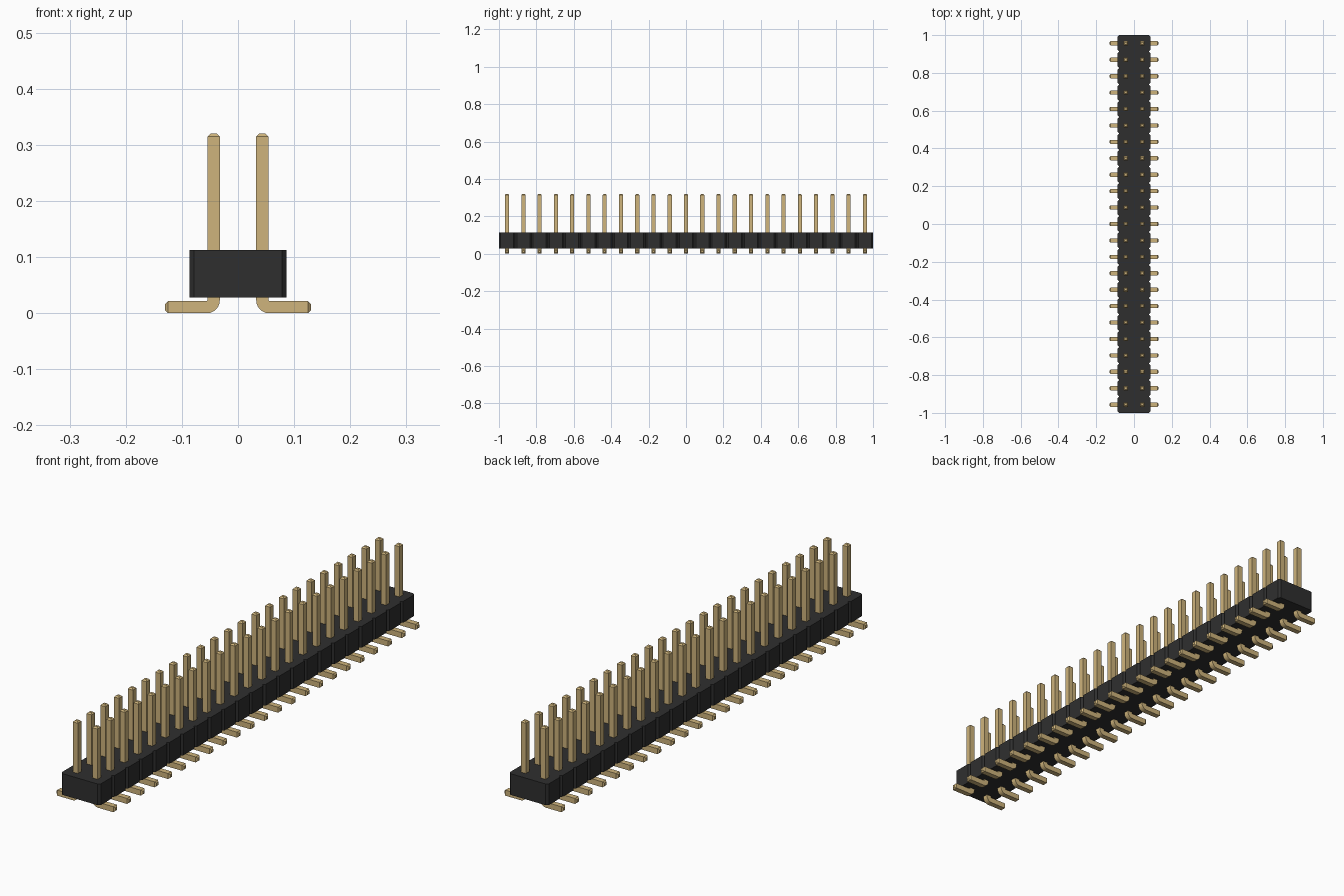
import bpy, bmesh, math

cube = bpy.data.objects.get("Cube")
if cube:
    bpy.data.objects.remove(cube, do_unlink=True)

COUNT = 23                 # pin rows
PITCH = 2 / COUNT
HALF_PIN = 0.011           # half thickness of a square pin
TIP = 0.0055               # tip chamfer
HALF_BODY, CUT = 0.0868, 0.0087
BODY_Z0, BODY_Z1 = 0.028, 0.113
TOP, FOOT_X = 0.32, 0.13


def material(name, color):
    m = bpy.data.materials.new(name)
    m.use_nodes = True
    m.diffuse_color = color
    bsdf = next(n for n in m.node_tree.nodes if n.type == 'BSDF_PRINCIPLED')
    bsdf.inputs["Base Color"].default_value = color
    return m


def finish(bm, name, mat):
    bmesh.ops.recalc_face_normals(bm, faces=bm.faces)
    mesh = bpy.data.meshes.new(name)
    bm.to_mesh(mesh)
    bm.free()
    mesh.materials.append(mat)
    ob = bpy.data.objects.new(name, mesh)
    bpy.context.collection.objects.link(ob)
    return ob


black = material("black plastic", (0.028, 0.028, 0.028, 1))
gold = material("gold metal", (0.62, 0.455, 0.2, 1))

# Housing: a row of chamfered cells as one outline, extruded upward
right = []
for i in range(COUNT):
    y0 = -1 + i * PITCH
    y1 = y0 + PITCH
    right += [(HALF_BODY, y0 + CUT), (HALF_BODY, y1 - CUT)]
    right.append((HALF_BODY - CUT, y1))
right.insert(0, (HALF_BODY - CUT, -1))
outline = right + [(-x, y) for x, y in reversed(right)]
bm = bmesh.new()
face = bm.faces.new([bm.verts.new((x, y, BODY_Z0)) for x, y in outline])
ext = bmesh.ops.extrude_face_region(bm, geom=[face])
bmesh.ops.translate(bm, vec=(0, 0, BODY_Z1 - BODY_Z0),
                    verts=[g for g in ext["geom"] if isinstance(g, bmesh.types.BMVert)])
finish(bm, "housing", black)

# Pin: square sections from the foot tip, round the bend, up to the top tip
px, w = PITCH / 2, 2 * HALF_PIN
xi, xo = px - HALF_PIN, px + HALF_PIN
small = HALF_PIN - TIP
sections = [((FOOT_X, w - TIP), (FOOT_X, TIP), small),
            ((FOOT_X - TIP, w), (FOOT_X - TIP, 0), HALF_PIN)]
STEPS = 6
for i in range(STEPS + 1):
    a = math.radians(90 * i / STEPS)
    # tight inside radius, full outside radius about the same centre
    cx, cz, r = xo + 0.001, w + 0.001, 0.001
    big = w + r
    sections.append(((cx - r * math.sin(a), cz - r * math.cos(a)),
                     (cx - big * math.sin(a), cz - big * math.cos(a)), HALF_PIN))
sections += [((xo, TOP - TIP), (xi, TOP - TIP), HALF_PIN),
             ((xo - TIP, TOP), (xi + TIP, TOP), small)]

bm = bmesh.new()
rings = []
for (ax, az), (bx, bz), h in sections:
    rings.append([bm.verts.new(c) for c in
                  ((ax, -h, az), (ax, h, az), (bx, h, bz), (bx, -h, bz))])
for r0, r1 in zip(rings, rings[1:]):
    for k in range(4):
        n = (k + 1) % 4
        bm.faces.new((r0[k], r0[n], r1[n], r1[k]))
bm.faces.new(rings[0])
bm.faces.new(rings[-1])
bmesh.ops.translate(bm, vec=(0, -1 + PITCH / 2, 0), verts=bm.verts)
pins = finish(bm, "pins", gold)

# Smooth the bend only
bpy.ops.object.select_all(action='DESELECT')
pins.select_set(True)
bpy.context.view_layer.objects.active = pins
bpy.ops.object.shade_smooth_by_angle(angle=math.radians(30))

# Repeat along the housing and mirror to the other side
array = pins.modifiers.new("row", 'ARRAY')
array.count = COUNT
array.use_relative_offset = False
array.use_constant_offset = True
array.constant_offset_displace = (0, PITCH, 0)
mirror = pins.modifiers.new("mirror", 'MIRROR')
mirror.use_axis = (True, False, False)
mirror.use_mirror_merge = False
